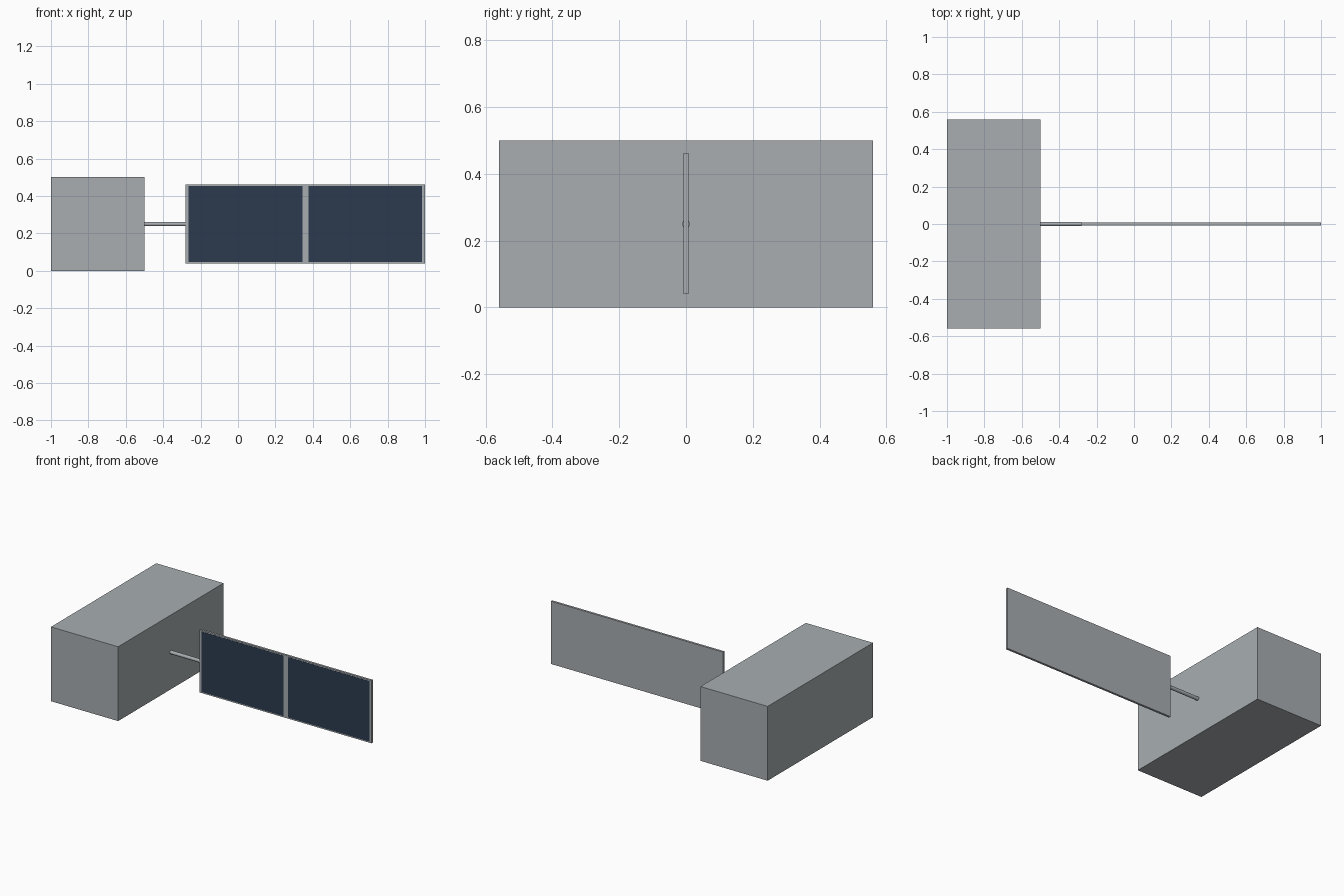
import bpy
import math

if "Cube" in bpy.data.objects:
    bpy.data.objects.remove(bpy.data.objects["Cube"], do_unlink=True)


def make_material(name, rgb):
    mat = bpy.data.materials.new(name)
    mat.use_nodes = True
    mat.diffuse_color = (*rgb, 1)
    mat.node_tree.nodes["Principled BSDF"].inputs["Base Color"].default_value = (*rgb, 1)
    return mat


def box(name, low, high, mat):
    centre = [(a + b) / 2 for a, b in zip(low, high)]
    bpy.ops.mesh.primitive_cube_add(size=1, location=centre)
    obj = bpy.context.object
    obj.name = name
    obj.scale = [b - a for a, b in zip(low, high)]
    bpy.ops.object.transform_apply(location=False, rotation=False, scale=True)
    obj.data.materials.append(mat)
    return obj


grey = make_material("metal_grey", (0.392, 0.42, 0.437))
navy = make_material("cell_navy", (0.025, 0.042, 0.076))

# Main body
box("body", (-1, -0.56, 0), (-0.5, 0.56, 0.5), grey)

# Boom joining the body to the panel
bpy.ops.mesh.primitive_cylinder_add(vertices=16, radius=0.012, depth=0.22,
                                    location=(-0.39, 0, 0.25),
                                    rotation=(0, math.pi / 2, 0))
boom = bpy.context.object
boom.name = "boom"
boom.data.materials.append(grey)
bpy.ops.object.shade_smooth_by_angle(angle=math.radians(40))

# Panel backing, with two thin cell plates on its front
box("panel", (-0.28, -0.007, 0.04), (1, 0.008, 0.462), grey)
for name, left, right in (("inner_cell", -0.265, 0.345), ("outer_cell", 0.377, 0.985)):
    box(name, (left, -0.008, 0.048), (right, -0.006, 0.454), navy)
